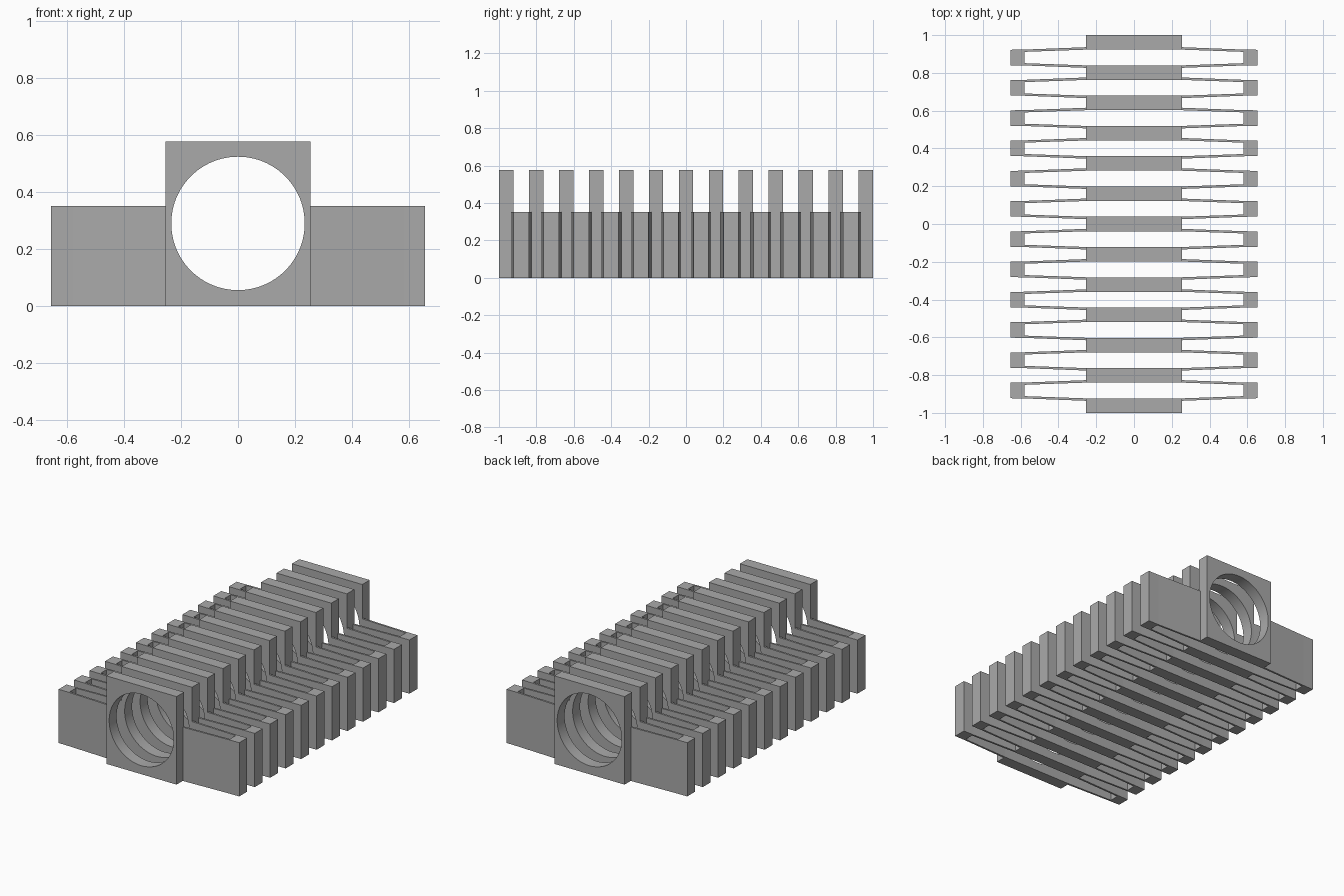
import bpy
import bmesh
from math import cos, sin, tau

PLATES = 13
THICK = 0.077                          # plate thickness
PITCH = (2 - THICK) / (PLATES - 1)
HALF_GAP = (PITCH - THICK) / 2
HALF_W, HEIGHT = 0.255, 0.577          # plate half width and height
BORE_R, BORE_Z = 0.234, 0.29
TIP_X, BLOCK_X, SPRING_H = 0.655, 0.58, 0.352

if "Cube" in bpy.data.objects:
    bpy.data.objects.remove(bpy.data.objects["Cube"])

grey = bpy.data.materials.new("plain grey")
grey.use_nodes = True
grey.diffuse_color = (0.4, 0.4, 0.4, 1)
grey.node_tree.nodes["Principled BSDF"].inputs["Base Color"].default_value = (0.4, 0.4, 0.4, 1)


def make_object(name, bm, y):
    bmesh.ops.recalc_face_normals(bm, faces=bm.faces)
    mesh = bpy.data.meshes.new(name)
    bm.to_mesh(mesh)
    bm.free()
    mesh.materials.append(grey)
    obj = bpy.data.objects.new(name, mesh)
    obj.location.y = y
    bpy.context.collection.objects.link(obj)
    return obj


def repeat(obj, count):
    mod = obj.modifiers.new("Repeat", "ARRAY")
    mod.count = count
    mod.use_relative_offset = False
    mod.use_constant_offset = True
    mod.constant_offset_displace = (0, PITCH, 0)


# Upright plates with a round bore
bm = bmesh.new()
SIDES = 96
loops = []
for i in range(SIDES):
    c, s = cos(tau * i / SIDES), sin(tau * i / SIDES)
    m = max(abs(c), abs(s))            # pushes the circle out to a rectangle
    outer = (HALF_W * c / m, HEIGHT / 2 * (1 + s / m))
    inner = (BORE_R * c, BORE_Z + BORE_R * s)
    section = [(outer, -1), (outer, 1), (inner, 1), (inner, -1)]
    loops.append([bm.verts.new((p[0], side * THICK / 2, p[1])) for p, side in section])
for i, a in enumerate(loops):
    b = loops[(i + 1) % SIDES]
    for k in range(4):
        n = (k + 1) % 4
        bm.faces.new((a[k], a[n], b[n], b[k]))
plates = make_object("bored_plates", bm, -1 + THICK / 2)
repeat(plates, PLATES)
bpy.ops.object.select_all(action="DESELECT")
plates.select_set(True)
bpy.context.view_layer.objects.active = plates
bpy.ops.object.shade_smooth_by_angle()

# Side springs: two tapering arms joined by a block at the tip
bm = bmesh.new()
half = [(HALF_W, HALF_GAP), (HALF_W, HALF_GAP + 0.013), (BLOCK_X, 0.042),
        (TIP_X, 0.041)]
slot = (BLOCK_X, 0.03)
outline = [slot] + half + [(x, -y) for x, y in reversed(half)] + [(slot[0], -slot[1])]
face = bm.faces.new([bm.verts.new((x, y, 0)) for x, y in outline])
top = bmesh.ops.extrude_face_region(bm, geom=[face])["geom"]
bmesh.ops.translate(bm, vec=(0, 0, SPRING_H),
                    verts=[v for v in top if isinstance(v, bmesh.types.BMVert)])
springs = make_object("side_springs", bm, -1 + THICK / 2 + PITCH / 2)
springs.modifiers.new("Both sides", "MIRROR")
repeat(springs, PLATES - 1)
